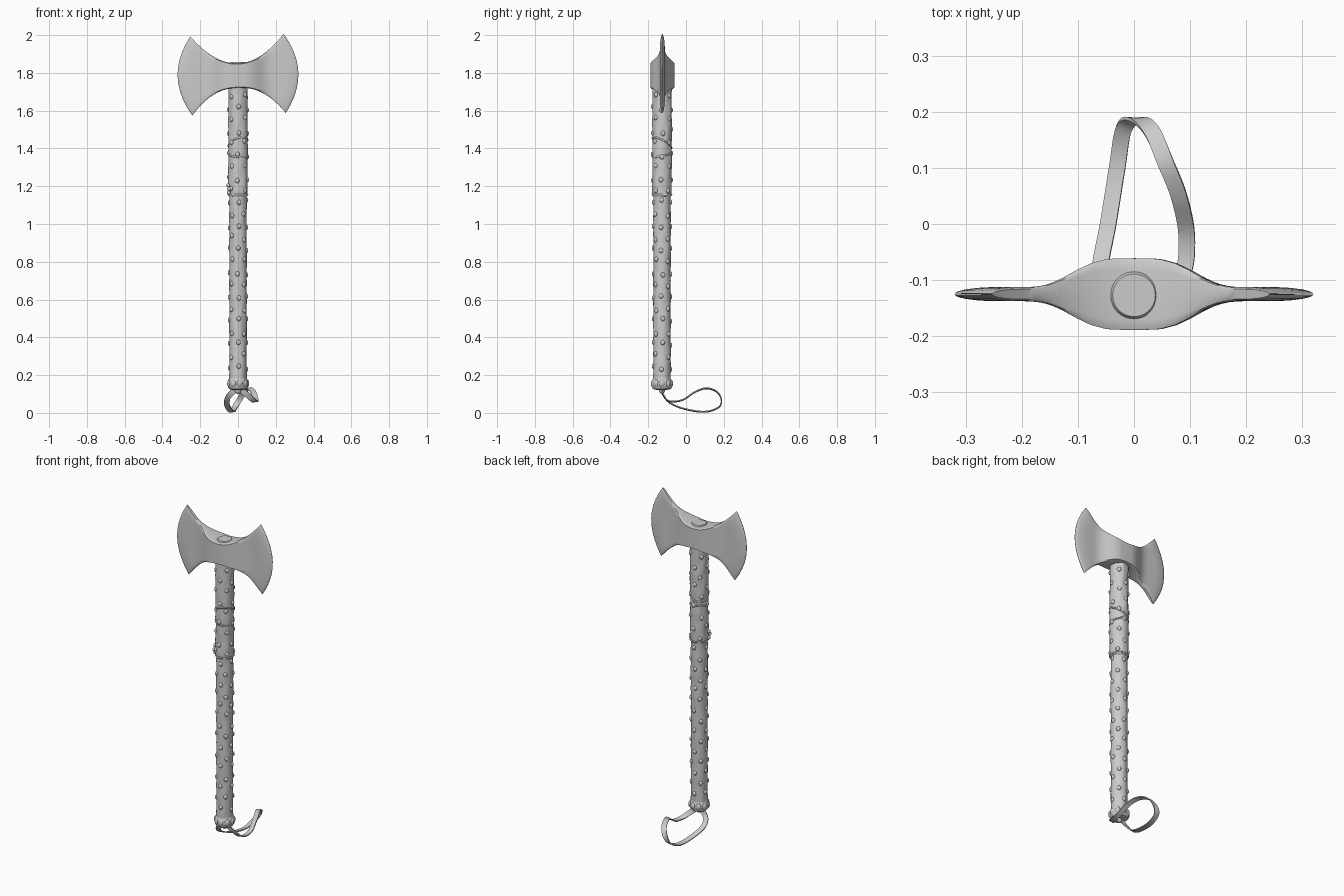
import bpy, bmesh, math, random
from mathutils import Vector, Matrix, noise

if "Cube" in bpy.data.objects:
    bpy.data.objects.remove(bpy.data.objects["Cube"])

random.seed(4)
CY = -0.127  # y of the shaft axis


def finish(name, bm, angle=40):
    bmesh.ops.recalc_face_normals(bm, faces=bm.faces)
    me = bpy.data.meshes.new(name)
    bm.to_mesh(me)
    bm.free()
    ob = bpy.data.objects.new(name, me)
    bpy.context.collection.objects.link(ob)
    bpy.ops.object.select_all(action='DESELECT')
    ob.select_set(True)
    bpy.context.view_layer.objects.active = ob
    bpy.ops.object.shade_smooth_by_angle(angle=math.radians(angle))
    return ob


def loft(bm, rings, cap=True, closed=False):
    vs = [[bm.verts.new(p) for p in r] for r in rings]
    n = len(vs[0])
    pairs = list(zip(vs, vs[1:])) + ([(vs[-1], vs[0])] if closed else [])
    for a, b in pairs:
        for i in range(n):
            j = (i + 1) % n
            bm.faces.new((a[i], a[j], b[j], b[i]))
    if cap:
        bm.faces.new(vs[0])
        bm.faces.new(vs[-1])


def lathe(name, profile, seg=40, wobble=0.0):
    bm = bmesh.new()
    rings = []
    for r, z in profile:
        ring = []
        for i in range(seg):
            a = math.tau * i / seg
            d = Vector((math.cos(a), math.sin(a), 0))
            k = r + wobble * noise.noise(Vector((d.x * 2, d.y * 2, z * 14)))
            ring.append(Vector((d.x * k, CY + d.y * k, z)))
        rings.append(ring)
    loft(bm, rings)
    return finish(name, bm)


def blob(bm, pos, scale, ang=0):
    m = Matrix.Translation(pos) @ Matrix.Rotation(ang, 4, 'Z') @ Matrix.Diagonal((*scale, 1))
    bmesh.ops.create_icosphere(bm, subdivisions=2, radius=1, matrix=m)


def on_shaft(r, a, z):
    return Vector((r * math.cos(a), CY + r * math.sin(a), z))


# Shaft and upper leather sleeve
lathe("shaft", [(0.046, 0.14 + i * 0.02) for i in range(53)], wobble=0.003)
sleeve = [(0.047, 1.145), (0.051, 1.15)] + [(0.051, 1.17 + i * 0.02) for i in range(30)]
lathe("upper_sleeve", sleeve, wobble=0.004)
lathe("shaft_top", [(0.042, 1.74), (0.042, 1.852), (0.038, 1.857)])

# Pommel with lumpy collar
lathe("pommel", [(0.028, 0.122), (0.046, 0.126), (0.053, 0.137), (0.054, 0.155),
                 (0.052, 0.17), (0.046, 0.182)], wobble=0.003)
bm = bmesh.new()
for i in range(9):
    a = math.tau * i / 9
    blob(bm, on_shaft(0.047, a, 0.155), (0.013, 0.016, 0.022), a)
finish("pommel_lumps", bm)

# Studs, staggered around the shaft
bm = bmesh.new()
for row in range(24):
    z = 0.24 + row * 0.0625
    r = 0.047 if z < 1.15 else 0.051
    for c in range(4):
        a = math.tau * (c + 0.5 * (row % 2)) / 4 + random.uniform(-0.12, 0.12)
        zz = z + random.uniform(-0.012, 0.012)
        blob(bm, on_shaft(r - 0.001, a, zz), (0.008, 0.012, 0.014), a)
finish("studs", bm)

# Lacing bands wrapped round the sleeve
def band(name, z, tilt, ang, thick):
    bm = bmesh.new()
    rings = []
    for i in range(40):
        a = math.tau * i / 40
        zz = z + tilt * math.cos(a - ang)
        rings.append([on_shaft(0.051 + thick * math.cos(t), a, zz + thick * 1.3 * math.sin(t))
                      for t in [math.tau * k / 6 for k in range(6)]])
    loft(bm, rings, cap=False, closed=True)
    return finish(name, bm, 80)


band("lacing_lower", 1.155, 0.0, 0, 0.004)
band("lacing_middle", 1.365, 0.012, 2.0, 0.004)
band("lacing_upper", 1.43, 0.03, -1.0, 0.004)

# Small knot on the lacing
bm = bmesh.new()
for dz, da, r in [(1.165, 0, 0.054), (1.185, 0.15, 0.058), (1.205, -0.1, 0.055)]:
    a = math.radians(205) + da
    blob(bm, on_shaft(r, a, dz), (0.009, 0.014, 0.011), a)
finish("lacing_knot", bm)

# Double-bladed head: columns from blade to blade, each a closed thin section
BODY = [(0, .064), (.045, .063), (.075, .055), (.1, .043), (.13, .026),
        (.155, .016), (.18, .0125), (.4, .0125)]


def half_thickness(x):
    for (x0, t0), (x1, t1) in zip(BODY, BODY[1:]):
        if x <= x1:
            return t0 + (t1 - t0) * (x - x0) / (x1 - x0)


bm = bmesh.new()
rows = [(-1, .7), (-.985, .88), (-.94, 1)] + [(-.8 + i * .2, 1) for i in range(9)] \
    + [(.94, 1), (.985, .88), (1, .7)]
us = [i / 20 for i in range(-20, 21)] + [s * e for s in (-1, 1) for e in (.975, .99)]
rings = []
for u in sorted(us):
    w = abs(u)
    top = 1.85 + 0.15 * w ** 2
    bot = 1.721 - 0.14 * w ** 2.3
    edge = math.sqrt(max(0.006, 1 - (max(0, w - .82) / .18) ** 2))
    front, back = [], []
    for s, f in rows:
        x = u * (0.247 + 0.073 * (1 - s * s) * w ** 1.5)
        z = (top + bot) / 2 + s * (top - bot) / 2
        t = half_thickness(abs(x)) * f * edge
        x, z = x - (z - 1.79) * 0.027, z + x * 0.027
        front.append(Vector((x, -0.125 - t, z)))
        back.append(Vector((x, -0.125 + t, z)))
    rings.append(front + back[::-1])
loft(bm, rings)
finish("axe_head", bm)

# Wrist strap: flat ribbon along a smooth path
P = [Vector(p) for p in [
    (.005, -.127, .13), (.05, -.118, .095), (.087, -.088, .062), (.094, -.02, .068),
    (.08, .05, .112), (.056, .11, .13), (.032, .165, .11), (.005, .187, .066),
    (-.018, .17, .028), (-.03, .1, .006), (-.046, 0, .019), (-.06, -.08, .05),
    (-.048, -.118, .09), (-.005, -.127, .13)]]
path = []
for i in range(len(P) - 1):
    a, b, c, d = P[max(i - 1, 0)], P[i], P[i + 1], P[min(i + 2, len(P) - 1)]
    for k in range(6):
        t = k / 6
        path.append(0.5 * (2 * b + (c - a) * t + (2 * a - 5 * b + 4 * c - d) * t * t
                           + (3 * b - a - 3 * c + d) * t ** 3))
path.append(P[-1])
bm = bmesh.new()
rings = []
for i, p in enumerate(path):
    tan = (path[min(i + 1, len(path) - 1)] - path[max(i - 1, 0)]).normalized()
    side = Vector((1, 0, 0.15))
    side = (side - tan * side.dot(tan)).normalized() * 0.0145
    nor = tan.cross(side).normalized() * 0.003
    rings.append([p + side + nor, p - side + nor, p - side - nor, p + side - nor])
loft(bm, rings)
finish("wrist_strap", bm)

# Knot holding the strap under the pommel
bm = bmesh.new()
blob(bm, (0, CY, 0.118), (0.018, 0.016, 0.018))
finish("strap_knot", bm)
